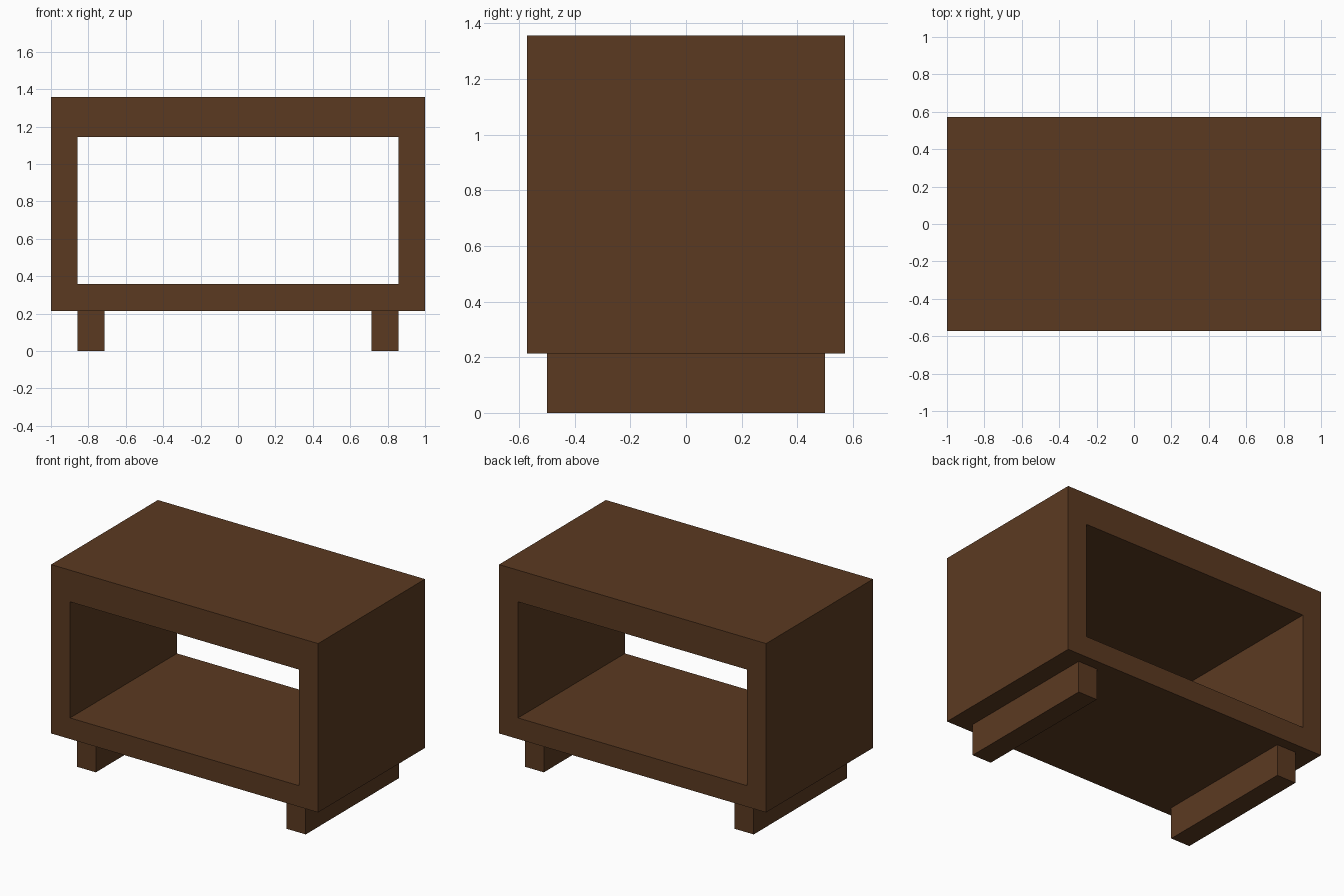
import bpy
import bmesh

if "Cube" in bpy.data.objects:
    bpy.data.objects.remove(bpy.data.objects["Cube"], do_unlink=True)

U = 1 / 14  # design module: the table is 28 modules wide

brown = bpy.data.materials.new("dark_brown_wood")
brown.use_nodes = True
colour = (0.105, 0.042, 0.0152, 1)
brown.diffuse_color = colour
brown.node_tree.nodes["Principled BSDF"].inputs["Base Color"].default_value = colour


def add_object(name, bm):
    bmesh.ops.recalc_face_normals(bm, faces=bm.faces)
    mesh = bpy.data.meshes.new(name)
    bm.to_mesh(mesh)
    bm.free()
    mesh.materials.append(brown)
    obj = bpy.data.objects.new(name, mesh)
    bpy.context.collection.objects.link(obj)
    return obj


def rectangle(bm, half_width, bottom, top, y):
    corners = [(-half_width, bottom), (half_width, bottom),
               (half_width, top), (-half_width, top)]
    return [bm.verts.new((x * U, y * U, z * U)) for x, z in corners]


# Open rectangular cabinet, hollow from front to back
bm = bmesh.new()
outer_front, outer_back = (rectangle(bm, 14, 3, 19, y) for y in (-8, 8))
inner_front, inner_back = (rectangle(bm, 12, 5, 16, y) for y in (-8, 8))
loops = [outer_front, inner_front, inner_back, outer_back]
for a, b in zip(loops, loops[1:] + loops[:1]):
    for i in range(4):
        j = (i + 1) % 4
        bm.faces.new((a[i], a[j], b[j], b[i]))
add_object("cabinet_frame", bm)

# Two runners that carry the cabinet
for side, sign in (("left", 1), ("right", -1)):
    bm = bmesh.new()
    bmesh.ops.create_cube(bm, size=1)
    bmesh.ops.scale(bm, vec=(2 * U, 14 * U, 3 * U), verts=bm.verts)
    bmesh.ops.translate(bm, vec=(sign * 11 * U, 0, 1.5 * U), verts=bm.verts)
    add_object(side + "_runner_leg", bm)
